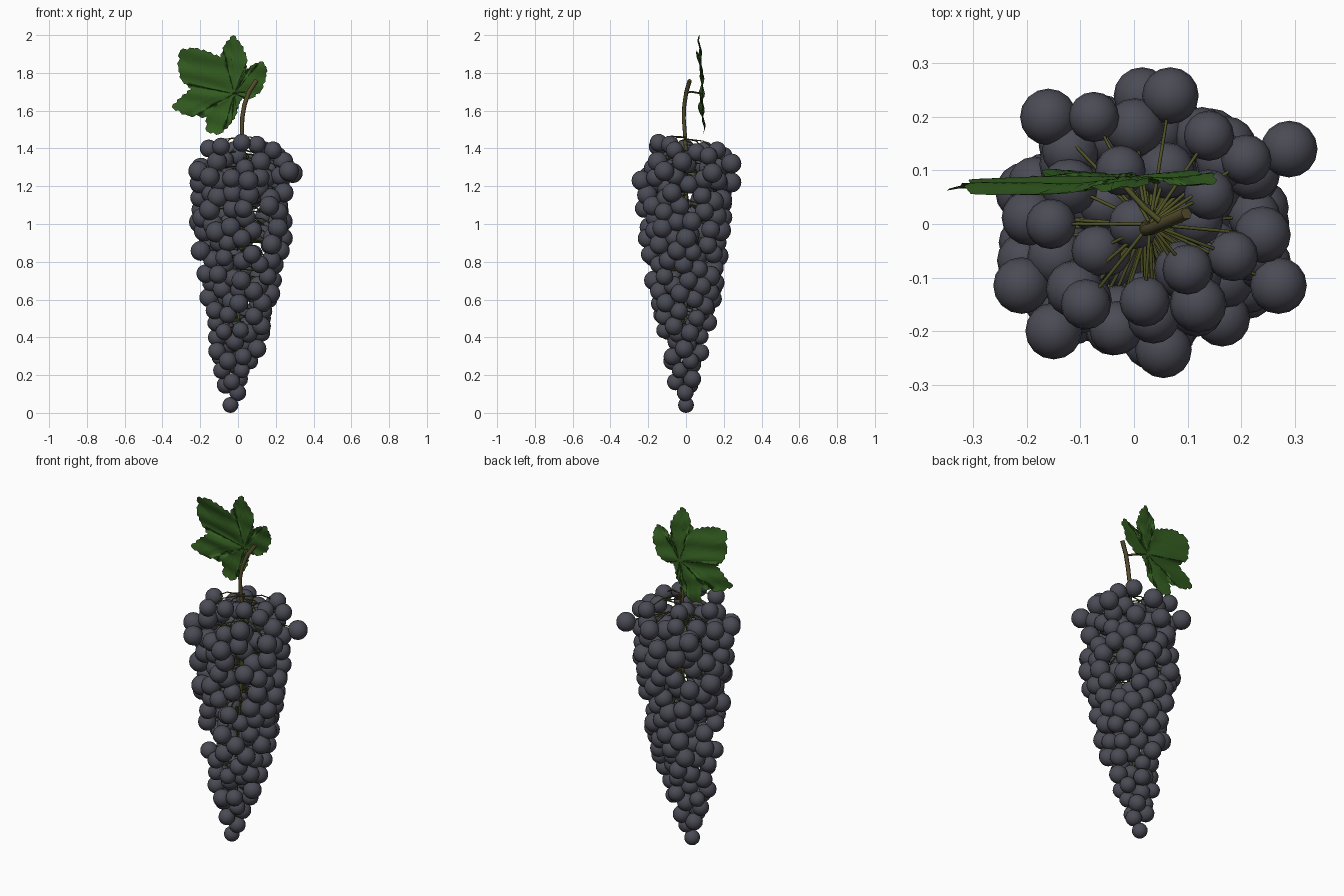
import bpy, bmesh, math, random
from mathutils import Vector, Matrix

random.seed(11)
if "Cube" in bpy.data.objects:
    bpy.data.objects.remove(bpy.data.objects["Cube"])


def material(name, color):
    m = bpy.data.materials.new(name)
    m.use_nodes = True
    m.diffuse_color = (*color, 1)
    bsdf = m.node_tree.nodes["Principled BSDF"]
    bsdf.inputs["Base Color"].default_value = (*color, 1)
    bsdf.inputs["Roughness"].default_value = 0.6
    return m


GRAPE = material("dark grape skin", (0.07, 0.07, 0.092))
LEAF = material("leaf green", (0.034, 0.112, 0.015))
WOOD = material("brown stem", (0.088, 0.072, 0.025))
TWIG = material("olive twig", (0.08, 0.085, 0.018))


def lerp(table, z):
    """Piecewise linear lookup."""
    for (a, u), (b, v) in zip(table, table[1:]):
        if z <= b:
            return u + (v - u) * max(0, (z - a) / (b - a))
    return table[-1][1]


def tubes(name, paths, radius, mat):
    """One curve object holding round tubes, thinning by each path's taper."""
    cu = bpy.data.curves.new(name, "CURVE")
    cu.dimensions = "3D"
    cu.bevel_depth = radius
    cu.bevel_resolution = 1
    cu.use_fill_caps = True
    for pts, taper in paths:
        s = cu.splines.new("POLY")
        s.points.add(len(pts) - 1)
        for i, p in enumerate(pts):
            s.points[i].co = (*p, 1)
            s.points[i].radius = 1 + (taper - 1) * i / (len(pts) - 1)
        s.use_smooth = True
    cu.materials.append(mat)
    ob = bpy.data.objects.new(name, cu)
    bpy.context.collection.objects.link(ob)
    return ob


def mesh_object(name, bm, mat):
    me = bpy.data.meshes.new(name)
    bm.to_mesh(me)
    bm.free()
    me.materials.append(mat)
    me.shade_smooth()
    ob = bpy.data.objects.new(name, me)
    bpy.context.collection.objects.link(ob)
    return ob


# Bunch shape: bent axis and radius of grape centres by height
AXIS = [(0.04, -0.04), (0.2, -0.02), (0.4, 0), (1, 0.022), (1.4, 0.03)]
WIDTH = [(0.05, 0), (0.12, 0.03), (0.3, 0.08), (0.5, 0.128),
         (0.75, 0.168), (1, 0.2), (1.2, 0.205), (1.36, 0.185)]

# Grapes with set places: the crown, a few that stand out, and the tip
crown = [(-0.16, 0.2, 1.29), (-0.075, 0.2, 1.36), (0.015, 0.24, 1.22),
         (0.068, 0.24, 1.32), (0.14, 0.165, 1.39), (0.21, 0.12, 1.36),
         (-0.155, 0, 1.4), (-0.21, -0.115, 1.28), (-0.09, -0.15, 1.41),
         (0.02, -0.145, 1.43), (0.1, -0.085, 1.42), (0.185, -0.06, 1.39),
         (0, 0, 1.36), (0.14, 0.055, 1.38), (-0.025, 0.1, 1.39),
         (0.29, 0.14, 1.27), (0.27, -0.115, 1.28), (0.055, -0.235, 1.23),
         (-0.07, -0.05, 1.34), (0.24, -0.02, 1.33), (0.12, -0.15, 1.33),
         (-0.15, -0.2, 1.25), (-0.12, 0.07, 1.31), (0.06, 0.1, 1.3),
         (-0.04, 0, 0.042)]
grapes = [Vector(p) for p in crown]
fixed = len(grapes)

# Remaining grapes wind up the bunch by the golden angle, some set deeper
z, turn = 0.11, 0.0
while z < 1.33:
    r = max(0.02, lerp(WIDTH, z))
    d = r * (random.uniform(0.4, 0.65) if random.random() < 0.2
             else random.uniform(0.85, 1.06))
    a = turn + random.uniform(-0.25, 0.25)
    grapes.append(Vector((lerp(AXIS, z) + 1.12 * d * math.cos(a),
                          d * math.sin(a), z + random.uniform(-0.025, 0.025))))
    turn += math.pi * (3 - math.sqrt(5))
    z += min(0.04, 0.0068 / (math.tau * r))

# Push overlapping grapes apart along the bunch surface
SPACING = 0.084
for step in range(8):
    for i in range(fixed, len(grapes)):
        g = grapes[i]
        for j, other in enumerate(grapes):
            if i == j or abs(g.z - other.z) > SPACING:
                continue
            gap = g - other
            if 0 < gap.length < SPACING:
                g += gap.normalized() * (SPACING - gap.length) * 0.3
        g.z = max(0.1, min(1.38, g.z))
        off = Vector(((g.x - lerp(AXIS, g.z)) / 1.12, g.y))
        limit = lerp(WIDTH, g.z) + 0.007 + 0.013 * math.sin(i * 2.4)
        if off.length > limit:
            off *= limit / off.length
            g.x, g.y = lerp(AXIS, g.z) + 1.12 * off.x, off.y

# One ball is made, then copied to every place
bm = bmesh.new()
bmesh.ops.create_uvsphere(bm, u_segments=16, v_segments=10, radius=1)
ball = bpy.data.meshes.new("grape_ball")
bm.to_mesh(ball)
bm.clear()
twigs = []
for i, g in enumerate(grapes):
    size = 0.042 + 0.009 * min(1, g.z) + random.uniform(-0.003, 0.005)
    if g.z < 0.05:
        size = 0.042
    elif i < fixed - 1:
        size = 0.053 if g.z < 1.34 else 0.047
    place = Matrix.LocRotScale(g, None, Vector((size, size, size)))
    ball.transform(place)
    bm.from_mesh(ball)
    ball.transform(place.inverted())
    # Twig from the axis, bowed upward, into the grape
    top = min(1.46, g.z + 0.06)
    root = Vector((lerp(AXIS, top), 0, top))
    middle = root.lerp(g, 0.55) + Vector((0, 0, 0.022))
    twigs.append(([root, middle, g], 0.8))
bpy.data.meshes.remove(ball)
mesh_object("grapes", bm, GRAPE)
tubes("grape_twigs", twigs, 0.0035, TWIG)

# Central stalk, main stem and leaf stalk
stalk = [(lerp(AXIS, h / 10), 0, h / 10) for h in range(14, 0, -1)]
tubes("central_stalk", [(stalk, 0.4)], 0.011, TWIG)
stem = [(0.03, 0, 1.38), (0.021, -0.006, 1.48), (0.022, -0.012, 1.56),
        (0.034, -0.009, 1.63), (0.058, 0.002, 1.7), (0.098, 0.02, 1.76)]
tubes("main_stem", [(stem, 1.1)], 0.011, WOOD)
leaf_stalk = [(0.055, 0, 1.695), (0.02, 0.03, 1.7), (-0.03, 0.084, 1.69)]
tubes("leaf_stalk", [(leaf_stalk, 0.8)], 0.006, TWIG)

# Leaf: lobed outline round the stalk joint, with a tooth on every edge
outline = [(0.02, 1.665), (0.07, 1.665), (0.122, 1.705), (0.145, 1.77),
           (0.152, 1.82), (0.13, 1.86), (0.085, 1.845), (0.04, 1.81),
           (0.045, 1.88), (0.015, 1.95), (-0.025, 2), (-0.065, 1.955),
           (-0.092, 1.88), (-0.16, 1.91), (-0.23, 1.93), (-0.305, 1.92),
           (-0.315, 1.83), (-0.3, 1.765), (-0.245, 1.715), (-0.3, 1.67),
           (-0.35, 1.62), (-0.28, 1.58), (-0.165, 1.57), (-0.165, 1.49),
           (-0.1, 1.475), (-0.05, 1.52), (-0.015, 1.57), (0.002, 1.63)]
joint = Vector((-0.02, 1.69))
rim = []
for i, p in enumerate(outline):
    a, b = Vector(p), Vector(outline[(i + 1) % len(outline)])
    edge = b - a
    out = Vector((edge.y, -edge.x)) * 0.1
    rim += [a, a.lerp(b, 0.35) + out, a.lerp(b, 0.5) - out * 0.3, a.lerp(b, 0.8) + out]


def leaf_point(p):
    """Place a flat leaf point on the gently rippled, leaning sheet."""
    d = p - joint
    y = 0.088 + 0.04 * d.x - 0.05 * d.y - 0.12 * d.y * max(0, d.y)
    y += 0.006 * math.sin(p.y * 60 + p.x * 12) * min(1, d.length * 8)
    y += 0.03 * d.length * math.cos(math.atan2(d.y, d.x) * 5 - 1)
    return (p.x, y, p.y)


bm = bmesh.new()
RINGS = 8
centre = bm.verts.new(leaf_point(joint))
rings = [[bm.verts.new(leaf_point(joint.lerp(p, k / RINGS))) for p in rim]
         for k in range(1, RINGS + 1)]
for i in range(len(rim)):
    j = (i + 1) % len(rim)
    bm.faces.new((centre, rings[0][i], rings[0][j]))
    for inner, outer in zip(rings, rings[1:]):
        bm.faces.new((inner[i], outer[i], outer[j], inner[j]))
bmesh.ops.recalc_face_normals(bm, faces=bm.faces)
mesh_object("leaf", bm, LEAF)
